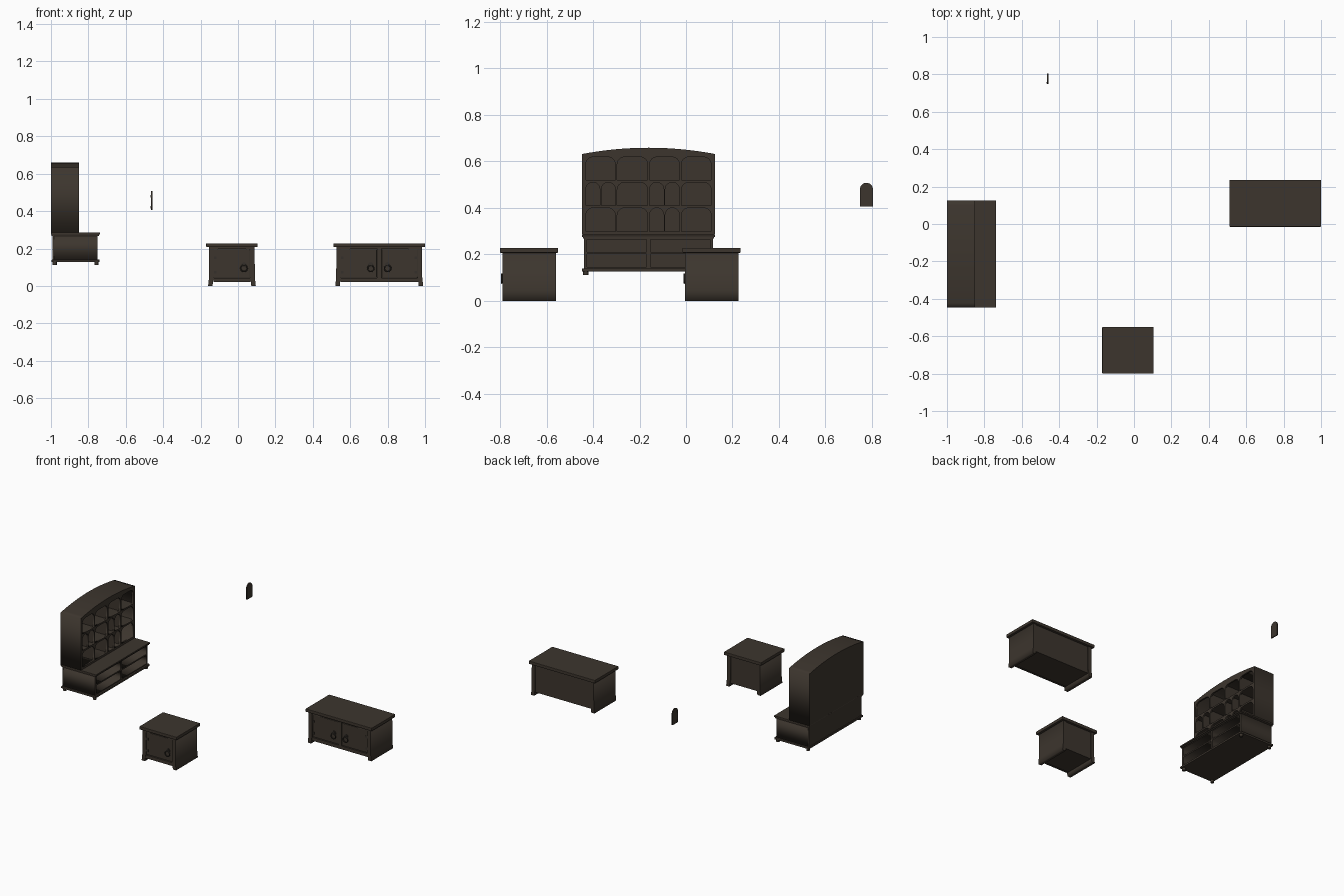
import bpy, math
from mathutils import Matrix, Vector

if "Cube" in bpy.data.objects:
    bpy.data.objects.remove(bpy.data.objects["Cube"])


def material(name, rgb):
    m = bpy.data.materials.new(name)
    m.diffuse_color = (*rgb, 1)
    m.use_nodes = True
    m.node_tree.nodes["Principled BSDF"].inputs["Base Color"].default_value = m.diffuse_color
    return m


WOOD = material("dark_wood", (0.046, 0.036, 0.027))
IRON = material("dark_iron", (0.036, 0.030, 0.024))


def box(name, x, y, z, mat=WOOD, bevel=0.0):
    bpy.ops.mesh.primitive_cube_add(size=1)
    o = bpy.context.object
    o.name = name
    for v in o.data.vertices:
        v.co = Vector([(r[0] + r[1]) / 2 + c * (r[1] - r[0]) for r, c in zip((x, y, z), v.co)])
    o.data.materials.append(mat)
    if bevel:
        b = o.modifiers.new("bevel", "BEVEL")
        b.width, b.segments = bevel, 2
    return o


def prism(name, loops, a, b, facing="x", mat=WOOD):
    """Flat outline with holes, filled and extruded from a to b along x or y."""
    c = bpy.data.curves.new(name, "CURVE")
    c.dimensions, c.fill_mode = "2D", "BOTH"
    c.extrude = abs(b - a) / 2
    for pts in loops:
        s = c.splines.new("POLY")
        s.points.add(len(pts) - 1)
        for p, q in zip(s.points, pts):
            p.co = (q[0], q[1], 0, 1)
        s.use_cyclic_u = True
    o = bpy.data.objects.new(name, c)
    bpy.context.collection.objects.link(o)
    mid = (a + b) / 2
    if facing == "x":
        o.matrix_world = Matrix(((0, 0, 1, mid), (1, 0, 0, 0), (0, 1, 0, 0), (0, 0, 0, 1)))
    else:
        o.matrix_world = Matrix(((1, 0, 0, 0), (0, 0, -1, mid), (0, 1, 0, 0), (0, 0, 0, 1)))
    bpy.ops.object.select_all(action="DESELECT")
    o.select_set(True)
    bpy.context.view_layer.objects.active = o
    bpy.ops.object.convert(target="MESH")
    o = bpy.context.object
    o.data.materials.clear()
    o.data.materials.append(mat)
    return o


def arch(u0, u1, v0, v1, r, n=6):
    """Rectangle whose two top corners are rounded by r."""
    r = min(r, (u1 - u0) / 2 - 0.0005)
    pts = [(u0, v0), (u1, v0)]
    for cx, start in ((u1 - r, 0), (u0 + r, 90)):
        for i in range(n + 1):
            t = math.radians(start + 90 * i / n)
            pts.append((cx + r * math.cos(t), v1 - r + r * math.sin(t)))
    return pts


def rect(u0, u1, v0, v1):
    return [(u0, v0), (u1, v0), (u1, v1), (u0, v1)]


def disc(name, loc, r, depth, axis="y", mat=IRON):
    rot = (math.pi / 2, 0, 0) if axis == "y" else (0, 0, 0)
    bpy.ops.mesh.primitive_cylinder_add(vertices=16, radius=r, depth=depth, location=loc, rotation=rot)
    o = bpy.context.object
    o.name = name
    o.data.materials.append(mat)
    bpy.ops.object.shade_smooth_by_angle()


# ---------- low cabinets ----------
def cabinet(tag, x0, x1, y0, doors):
    yf, yb = y0 + 0.010, y0 + 0.240
    box(tag + "_top", (x0, x1), (y0, y0 + 0.25), (0.207, 0.228), bevel=0.003)
    # side panels whose ends form the legs, leaning out to the floor
    for x, s, part in ((x0, 1, "left"), (x1, -1, "right")):
        prism(f"{tag}_{part}_side", [[(x + s * 0.010, 0), (x + s * 0.034, 0), (x + s * 0.036, 0.02),
              (x + s * 0.041, 0.045), (x + s * 0.041, 0.207), (x + s * 0.016, 0.207),
              (x + s * 0.015, 0.045)]], yf, yb, "y")
    xa, xb = x0 + 0.038, x1 - 0.038
    box(tag + "_carcass", (xa, xb), (yf + 0.014, yb - 0.006), (0.022, 0.207))
    box(tag + "_bottom_rail", (xa, xb), (yf + 0.003, yf + 0.015), (0.02, 0.042))
    # valance with a shallow arched lower edge
    low = [(xa + (xb - xa) * i / 12, 0.193 + 0.008 * math.sin(math.pi * i / 12)) for i in range(13)]
    prism(tag + "_valance", [low + [(xb, 0.207), (xa, 0.207)]], yf + 0.003, yf + 0.015, "y")
    mid = (xa + xb) / 2
    if doors == 2:
        box(tag + "_centre_stile", (mid - 0.011, mid + 0.011), (yf + 0.003, yf + 0.015), (0.04, 0.2))
        spans = [(xa + 0.003, mid - 0.013, 1), (mid + 0.013, xb - 0.003, -1)]
    else:
        spans = [(xa + 0.003, xb - 0.003, 1)]
    for i, (a, b, s) in enumerate(spans):
        yd = yf + 0.007
        box(f"{tag}_door_{i}", (a, b), (yd, yf + 0.015), (0.045, 0.194), bevel=0.002)
        hx, gx = (b - 0.032, a) if s > 0 else (a + 0.032, b)
        # ring pull on a round plate
        disc(f"{tag}_handle_plate_{i}", (hx, yd - 0.002, 0.113), 0.014, 0.004)
        disc(f"{tag}_handle_boss_{i}", (hx, yd - 0.007, 0.113), 0.006, 0.010)
        bpy.ops.mesh.primitive_torus_add(major_radius=0.017, minor_radius=0.0035, major_segments=20,
                                         minor_segments=8, location=(hx, yd - 0.009, 0.094),
                                         rotation=(math.pi / 2, 0, 0))
        ring = bpy.context.object
        ring.name = f"{tag}_handle_ring_{i}"
        ring.data.materials.append(IRON)
        bpy.ops.object.shade_smooth_by_angle()
        # hinges
        for z in (0.073, 0.150):
            box(f"{tag}_hinge_{i}", sorted((gx - s * 0.004, gx + s * 0.014)),
                (yd - 0.003, yd + 0.001), (z - 0.007, z + 0.007), IRON)


cabinet("small_cabinet", -0.17, 0.105, -0.80, 1)
cabinet("wide_cabinet", 0.51, 1.0, -0.015, 2)

# ---------- dresser base ----------
YA, YB, YM = -0.447, 0.125, -0.161
box("dresser_counter", (-1.0, -0.738), (YA, YB), (0.275, 0.285), bevel=0.002)
box("dresser_counter_moulding", (-0.996, -0.744), (YA + 0.004, YB - 0.004), (0.268, 0.275))
box("dresser_plinth", (-0.997, -0.740), (YA, YB), (0.127, 0.140), bevel=0.002)
box("dresser_base_back", (-0.992, -0.985), (YA + 0.008, YB - 0.008), (0.140, 0.268))
slots = [rect(a, b, c, d) for a, b in ((-0.425, -0.169), (-0.153, 0.103))
         for c, d in ((0.147, 0.202), (0.211, 0.264))]
prism("dresser_base_shelves", [rect(YA + 0.008, YB - 0.008, 0.140, 0.268)] + slots, -0.985, -0.750)
for x in (-0.980, -0.757):
    for y in (YA + 0.016, YB - 0.016):
        disc("dresser_foot", (x, y, 0.119), 0.011, 0.016, "z", WOOD)

# ---------- dresser hutch ----------
roof = [(YB + (YA - YB) * i / 24, 0.632 + 0.027 * (1 - (i / 12 - 1) ** 2)) for i in range(25)]
outline = [(YA, 0.285), (YB, 0.285)] + roof
prism("hutch_back", [outline], -1.0, -0.992)
prism("hutch_shell", [outline, rect(YA + 0.012, YB - 0.012, 0.297, 0.626)], -0.992, -0.860)

# arched front: rows and columns of openings, some split into pairs
cols = [(-0.431, -0.304), (-0.296, -0.165), (-0.157, -0.028), (-0.020, 0.108)]
rows = [(0.299, 0.400, (2,)), (0.411, 0.510, (0, 2)), (0.521, 0.619, ())]
holes = []
for z0, z1, split in rows:
    for i, (a, b) in enumerate(cols):
        if i in split:
            m = (a + b) / 2
            holes += [arch(a, m - 0.003, z0, z1, 0.03), arch(m + 0.003, b, z0, z1, 0.03)]
            box("hutch_small_divider", (-0.992, -0.860), (m - 0.003, m + 0.003), (z0 - 0.003, z1 + 0.004))
        else:
            holes.append(arch(a, b, z0, z1, 0.032))
prism("hutch_arched_front", [outline] + holes, -0.860, -0.850)
for z in (0.4055, 0.5155):
    box("hutch_shelf", (-0.992, -0.860), (YA + 0.01, YB - 0.01), (z - 0.005, z + 0.005))
for (_, a), (b, _) in zip(cols, cols[1:]):
    box("hutch_divider", (-0.992, -0.860), (a + 0.0005, b - 0.0005), (0.295, 0.628))

# ---------- loose arched door ----------
prism("loose_door", [arch(0.748, 0.804, 0.406, 0.508, 0.028)], -0.464, -0.457)
for z in (0.420, 0.480):
    box("loose_door_hinge", (-0.467, -0.462), (0.750, 0.758), (z - 0.006, z + 0.006), IRON)
